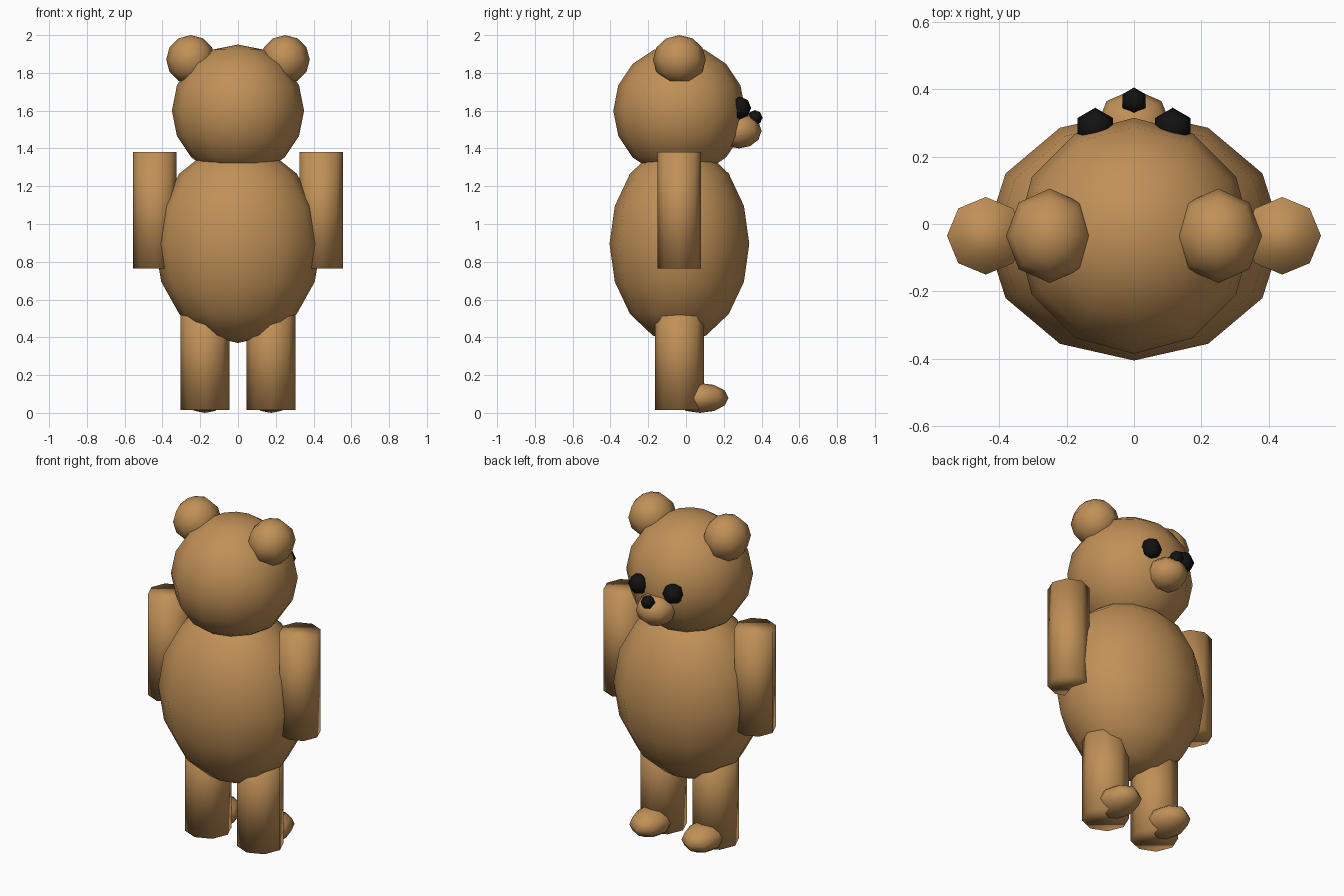
import bpy

if "Cube" in bpy.data.objects:
    bpy.data.objects.remove(bpy.data.objects["Cube"])

def material(name, color):
    m = bpy.data.materials.new(name)
    m.diffuse_color = (*color, 1)
    m.use_nodes = True
    m.node_tree.nodes["Principled BSDF"].inputs["Base Color"].default_value = m.diffuse_color
    return m

fur = material("fur_brown", (0.53, 0.28, 0.095))
black = material("button_black", (0.006, 0.006, 0.006))
CY = -0.035  # depth of the body axis

def finish(name, mat):
    o = bpy.context.object
    o.name = name
    o.data.materials.append(mat)
    bpy.ops.object.transform_apply(location=False, rotation=True, scale=True)
    bpy.ops.object.shade_smooth()
    return o

def ball(name, loc, radii, segs, rings, mat=fur):
    bpy.ops.mesh.primitive_uv_sphere_add(segments=segs, ring_count=rings, radius=1, location=loc)
    bpy.context.object.scale = radii
    return finish(name, mat)

def limb(name, x, radius, z0, z1):
    bpy.ops.mesh.primitive_cylinder_add(vertices=8, radius=radius, depth=z1 - z0,
                                        location=(x, CY, (z0 + z1) / 2))
    return finish(name, fur)

# Torso and head
ball("body", (0, CY, 0.895), (0.44, 0.37, 0.525), 12, 8)
ball("head", (0, CY, 1.6), (0.35, 0.35, 0.35), 12, 8)

# Snout and nose (face points to +y)
ball("snout", (0, 0.28, 1.493), (0.115, 0.12, 0.093), 8, 6)
ball("nose", (0, 0.365, 1.563), (0.04, 0.04, 0.04), 6, 4, black)

# Paired parts
for side, s in (("left", -1), ("right", 1)):
    ball(side + "_ear", (s * 0.25, CY, 1.87), (0.13, 0.14, 0.13), 8, 6)
    ball(side + "_eye", (s * 0.115, 0.285, 1.614), (0.06, 0.06, 0.06), 6, 4, black)
    limb(side + "_arm", s * 0.44, 0.115, 0.765, 1.38)
    limb(side + "_leg", s * 0.175, 0.13, 0.015, 0.6)
    ball(side + "_foot", (s * 0.175, 0.075, 0.079), (0.11, 0.15, 0.079), 8, 6)
